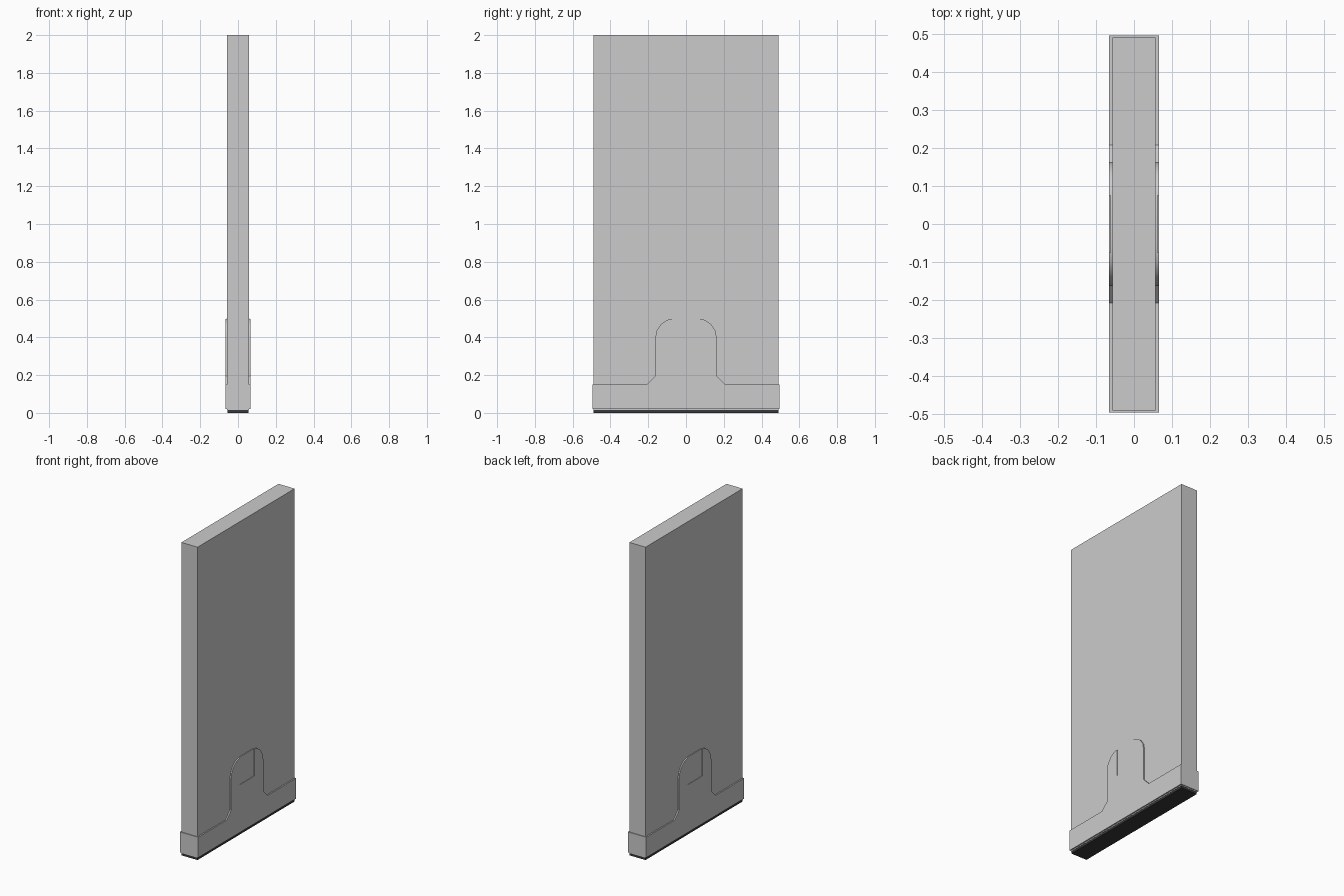
import bpy, bmesh, math

if "Cube" in bpy.data.objects:
    bpy.data.objects.remove(bpy.data.objects["Cube"])


def box(name, x, y, z):
    """Box from (min, max) ranges on each axis."""
    bpy.ops.mesh.primitive_cube_add(
        size=1, location=(sum(x) / 2, sum(y) / 2, sum(z) / 2))
    ob = bpy.context.object
    ob.name = name
    ob.scale = (x[1] - x[0], y[1] - y[0], z[1] - z[0])
    bpy.ops.object.transform_apply(location=True, rotation=False, scale=True)
    return ob


def extrude_profile(name, profile, half):
    """Extrude a closed (y, z) outline along x from -half to half."""
    bm = bmesh.new()
    face = bm.faces.new([bm.verts.new((-half, y, z)) for y, z in profile])
    ext = bmesh.ops.extrude_face_region(bm, geom=[face])
    verts = [g for g in ext["geom"] if isinstance(g, bmesh.types.BMVert)]
    bmesh.ops.translate(bm, verts=verts, vec=(2 * half, 0, 0))
    bmesh.ops.recalc_face_normals(bm, faces=bm.faces)
    me = bpy.data.meshes.new(name)
    bm.to_mesh(me)
    bm.free()
    ob = bpy.data.objects.new(name, me)
    bpy.context.collection.objects.link(ob)
    return ob


# Tall flat panel
box("panel", (-0.057, 0.057), (-0.49, 0.49), (0.015, 2.0))

# Dark sole strip under the trim
sole = box("sole", (-0.056, 0.056), (-0.489, 0.489), (0.0, 0.03))
dark = bpy.data.materials.new("dark_rubber")
dark.diffuse_color = (0.04, 0.04, 0.04, 1)
dark.use_nodes = True
dark.node_tree.nodes["Principled BSDF"].inputs["Base Color"].default_value = dark.diffuse_color
sole.data.materials.append(dark)

# Bottom trim with a round-shouldered tab on both faces
half = [(0.495, 0.02), (0.495, 0.15), (0.208, 0.15), (0.163, 0.195)]
for i in range(5):
    a = math.radians(90 * i / 4)
    half.append((0.06 + 0.103 * math.cos(a), 0.395 + 0.105 * math.sin(a)))
trim = extrude_profile("bottom_trim", half + [(-y, z) for y, z in reversed(half)], 0.065)

# Shallow square recess at the top of each tab
for side in (-1, 1):
    xs = sorted((side * 0.0615, side * 0.08))
    cutter = box("recess_cutter", xs, (-0.075, 0.075), (0.325, 0.55))
    mod = trim.modifiers.new("recess", "BOOLEAN")
    mod.operation = "DIFFERENCE"
    mod.solver = "EXACT"
    mod.object = cutter
    bpy.ops.object.select_all(action="DESELECT")
    trim.select_set(True)
    bpy.context.view_layer.objects.active = trim
    bpy.ops.object.modifier_apply(modifier=mod.name)
    bpy.data.objects.remove(cutter, do_unlink=True)

bpy.ops.object.shade_smooth_by_angle(angle=math.radians(30))
